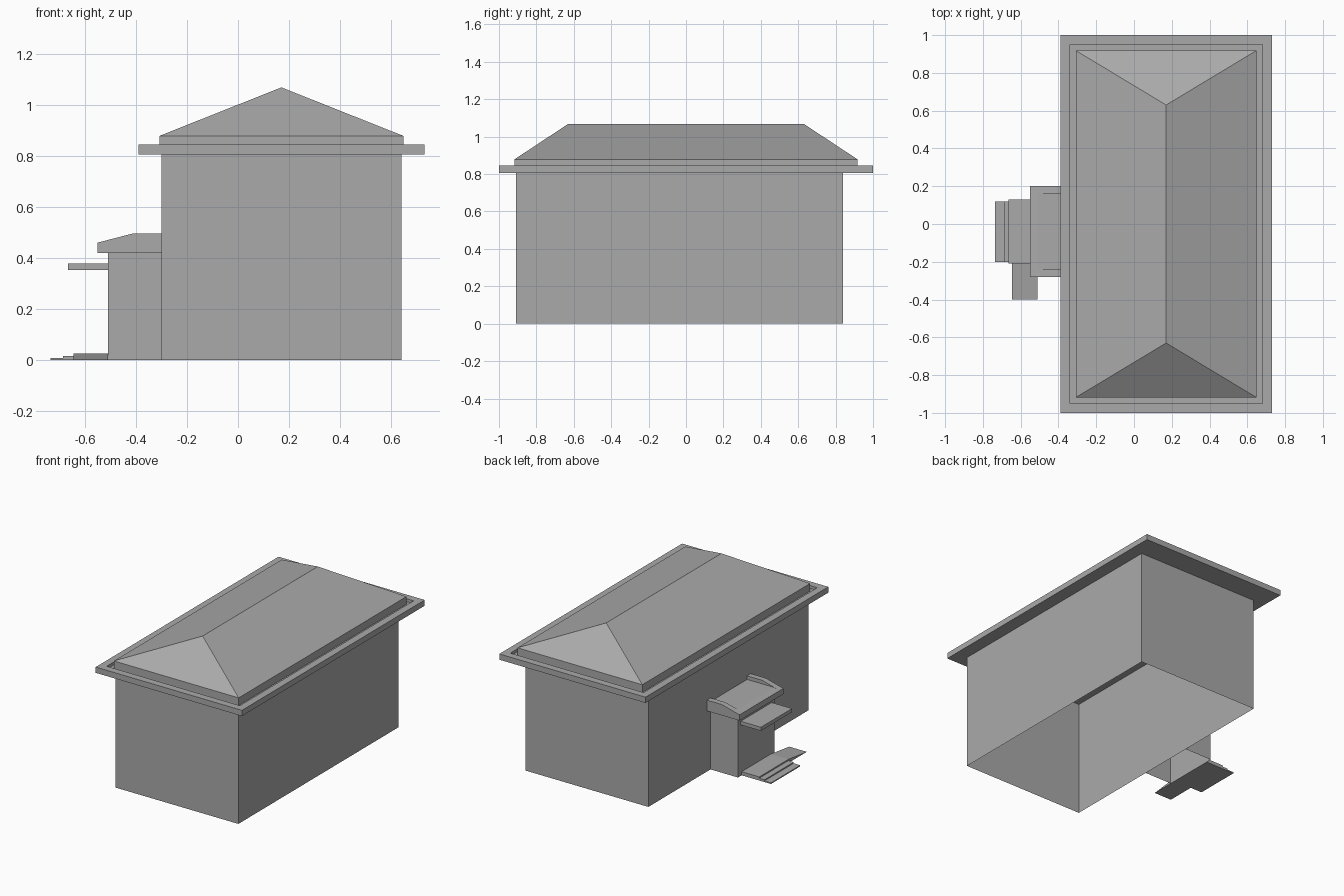
import bpy
import bmesh

cube = bpy.data.objects.get("Cube")
if cube:
    bpy.data.objects.remove(cube, do_unlink=True)

grey = bpy.data.materials.new("plain_grey")
grey.use_nodes = True
GREY = (0.4, 0.4, 0.4, 1)
grey.diffuse_color = GREY
grey.node_tree.nodes["Principled BSDF"].inputs["Base Color"].default_value = GREY


def finish(name, bm):
    bmesh.ops.remove_doubles(bm, verts=bm.verts, dist=1e-5)
    mesh = bpy.data.meshes.new(name)
    bm.to_mesh(mesh)
    bm.free()
    mesh.materials.append(grey)
    obj = bpy.data.objects.new(name, mesh)
    bpy.context.collection.objects.link(obj)
    return obj


def box(name, x, y, z, open_bottom=False):
    bm = bmesh.new()
    bmesh.ops.create_cube(bm, size=1)
    for v in bm.verts:
        v.co = [r[0] + (c + 0.5) * (r[1] - r[0]) for c, r in zip(v.co, (x, y, z))]
    if open_bottom:
        bm.normal_update()
        low = [f for f in bm.faces if f.normal.z < -0.5]
        bmesh.ops.delete(bm, geom=low, context='FACES')
    return finish(name, bm)


def prism(name, profile, axis, span):
    """Extrude a (horizontal, z) profile along the x or y axis."""
    bm = bmesh.new()
    put = (lambda h, z: (h, span[0], z)) if axis == 'y' else (lambda h, z: (span[0], h, z))
    face = bm.faces.new([bm.verts.new(put(h, z)) for h, z in profile])
    out = bmesh.ops.extrude_face_region(bm, geom=[face])
    step = span[1] - span[0]
    move = (0, step, 0) if axis == 'y' else (step, 0, 0)
    verts = [g for g in out["geom"] if isinstance(g, bmesh.types.BMVert)]
    bmesh.ops.translate(bm, verts=verts, vec=move)
    bmesh.ops.recalc_face_normals(bm, faces=bm.faces)
    return finish(name, bm)


def loft(name, rings, cap=True):
    """Join rectangles (cx, half_x, half_y, z) in order."""
    bm = bmesh.new()
    loops = [[bm.verts.new((cx + sx * hx, sy * hy, z))
              for sx, sy in ((-1, -1), (1, -1), (1, 1), (-1, 1))]
             for cx, hx, hy, z in rings]
    for a, b in zip(loops, loops[1:]):
        for i in range(4):
            j = (i + 1) % 4
            bm.faces.new((a[i], a[j], b[j], b[i]))
    if cap:
        bm.faces.new(loops[-1])
    return finish(name, bm)


# Main building: open underneath
WALL_TOP, GUTTER, RIM = 0.805, 0.825, 0.845
box("main_walls", (-0.30, 0.64), (-0.91, 0.84), (0, WALL_TOP), True)

# Eave with its raised outer rim and sunken gutter floor
CX = 0.17
loft("eave", [(CX, 0.47, 0.84, WALL_TOP), (CX, 0.56, 1.0, WALL_TOP),
              (CX, 0.56, 1.0, RIM), (CX, 0.51, 0.95, RIM),
              (CX, 0.51, 0.95, GUTTER)])

# Hipped roof: low upright base, then slopes to a ridge
roof = bmesh.new()
half_x, half_y, ridge_y, base_z, ridge_z = 0.478, 0.918, 0.63, 0.878, 1.068
corners = ((-1, -1), (1, -1), (1, 1), (-1, 1))
low, high = ([roof.verts.new((CX + sx * half_x, sy * half_y, z)) for sx, sy in corners]
             for z in (GUTTER, base_z))
front, back = (roof.verts.new((CX, s * ridge_y, ridge_z)) for s in (-1, 1))
for i in range(4):
    j = (i + 1) % 4
    roof.faces.new((low[i], low[j], high[j], high[i]))
roof.faces.new((high[0], high[1], front))
roof.faces.new((high[2], high[3], back))
roof.faces.new((high[1], high[2], back, front))
roof.faces.new((high[3], high[0], front, back))
finish("hipped_roof", roof)

# Entrance porch on the right side
box("porch_walls", (-0.51, -0.30), (-0.24, 0.16), (0, 0.42), True)

# Porch roof: shallow slab between two raised ends
slab = [(-0.30, 0.42), (-0.55, 0.42), (-0.55, 0.46), (-0.51, 0.47), (-0.30, 0.47)]
raised = slab[:3] + [(-0.415, 0.495), (-0.30, 0.495)]
prism("porch_roof", slab, 'y', (-0.24, 0.16))
for name, span in (("front", (-0.28, -0.24)), ("back", (0.16, 0.20))):
    prism("porch_parapet_" + name, raised, 'y', span)

# Door canopy
box("door_canopy", (-0.665, -0.51), (-0.21, 0.13), (0.353, 0.378))

# Landing that runs down into a ramp toward the front
prism("landing_ramp", [(-0.40, 0), (0.12, 0), (0.12, 0.025), (-0.20, 0.025)],
      'x', (-0.645, -0.51))

# Two shallow steps in front of the landing
for name, x, z in (("lower_step", -0.735, 0.008), ("upper_step", -0.685, 0.016)):
    box(name, (x, -0.645), (-0.20, 0.12), (0, z))
